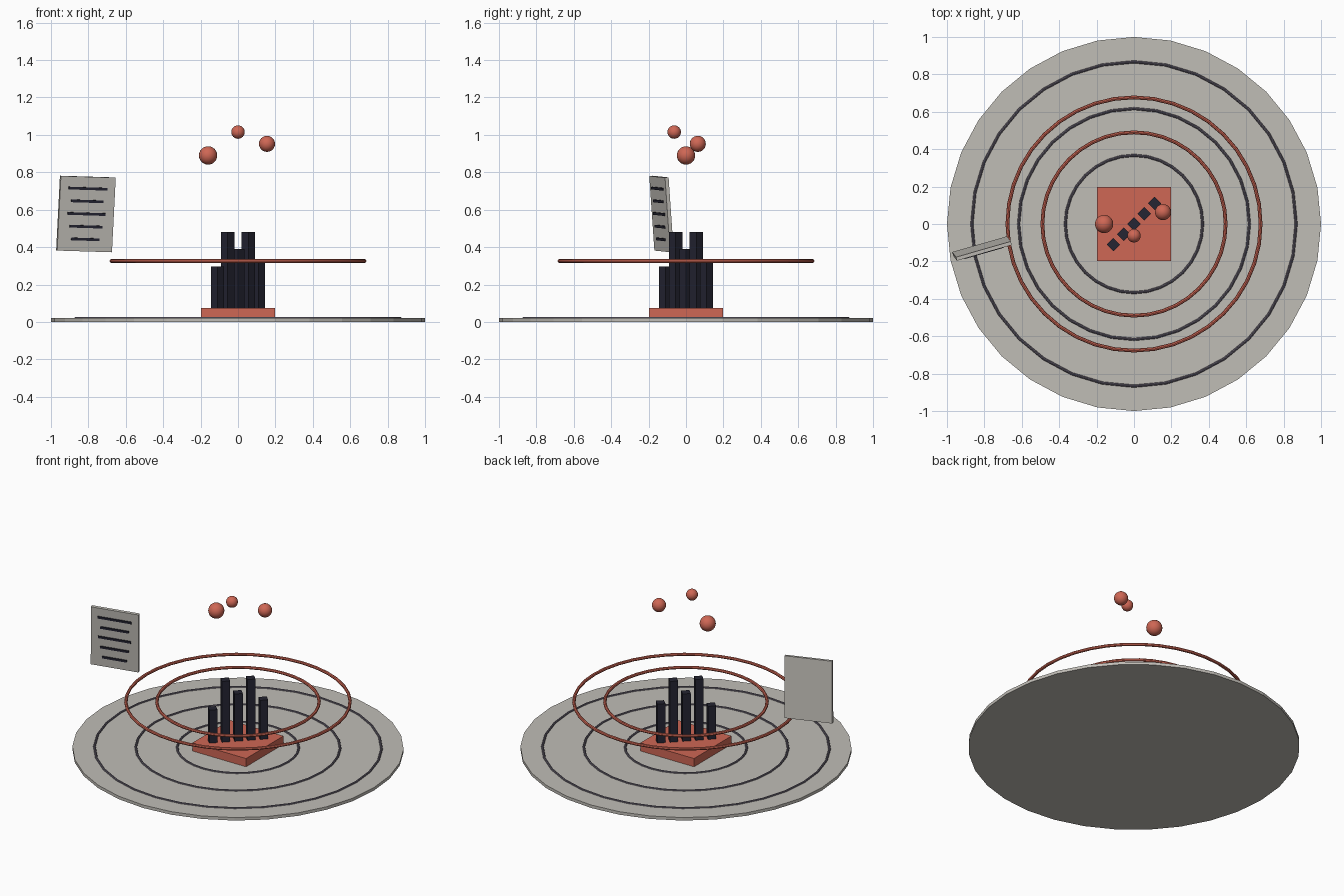
import bpy
import math
from mathutils import Matrix, Euler

if "Cube" in bpy.data.objects:
    bpy.data.objects.remove(bpy.data.objects["Cube"])


def material(name, rgb):
    m = bpy.data.materials.new(name)
    m.diffuse_color = (*rgb, 1)
    m.use_nodes = True
    m.node_tree.nodes["Principled BSDF"].inputs["Base Color"].default_value = m.diffuse_color
    return m


STONE = material("warm_grey", (0.53, 0.51, 0.47))
CORAL = material("coral_red", (0.62, 0.135, 0.09))
DARK = material("dark_navy", (0.018, 0.018, 0.032))
GROOVE = material("slate_purple", (0.14, 0.125, 0.165))


def finish(name, mat, smooth=False):
    ob = bpy.context.object
    ob.name = name
    ob.data.materials.append(mat)
    if smooth:
        bpy.ops.object.shade_smooth_by_angle(angle=math.radians(40))
    return ob


def box(name, size, loc, mat, matrix=None):
    bpy.ops.mesh.primitive_cube_add(size=1)
    ob = finish(name, mat)
    ob.data.transform(Matrix.LocRotScale(loc, None, size))
    if matrix:
        ob.matrix_world = matrix
    return ob


def ring(name, radius, tube, z, sides, mat):
    bpy.ops.mesh.primitive_torus_add(major_radius=radius, minor_radius=tube,
                                     major_segments=sides, minor_segments=8,
                                     location=(0, 0, z))
    return finish(name, mat, True)


# Round floor plate with three raised rings
bpy.ops.mesh.primitive_cylinder_add(vertices=32, radius=1, depth=0.02,
                                    location=(0, 0, 0.01))
finish("floor_plate", STONE)
for i, r in enumerate((0.367, 0.617, 0.867)):
    ring(f"floor_ring_{i + 1}", r, 0.0075, 0.02, 32, GROOVE)

# Square plinth
box("plinth", (0.394, 0.394, 0.055), (0, 0, 0.0475), CORAL)

# Diagonal row of upright bars
for i, top in enumerate((0.295, 0.48, 0.39, 0.48, 0.335)):
    p = (i - 2) * 0.055
    box(f"bar_{i + 1}", (0.05, 0.05, top - 0.07), (0, 0, 0), DARK,
        Matrix.Translation((p, p, (top + 0.07) / 2)) @ Matrix.Rotation(math.pi / 4, 4, 'Z'))

# Two floating rings
for i, r in enumerate((0.49, 0.677)):
    ring(f"floating_ring_{i + 1}", r, 0.01, 0.326, 40, CORAL)

# Floating balls
for i, (loc, r) in enumerate((((-0.16, 0, 0.89), 0.049),
                              ((0, -0.063, 1.015), 0.036),
                              ((0.155, 0.063, 0.952), 0.043))):
    bpy.ops.mesh.primitive_uv_sphere_add(segments=20, ring_count=12, radius=r, location=loc)
    finish(f"ball_{i + 1}", CORAL, True)

# Tilted floating panel with written rows on its front
tilt = Matrix.LocRotScale((-0.813, -0.131, 0.577),
                          Euler((0.08, 0.03, 0.28)), None)
box("panel", (0.305, 0.02, 0.4), (0, 0, 0), STONE, tilt)
for i, length in enumerate((0.215, 0.18, 0.21, 0.18, 0.155)):
    box(f"panel_row_{i + 1}", (length, 0.009, 0.014),
        (0, -0.0125, 0.137 - i * 0.068), DARK, tilt)
